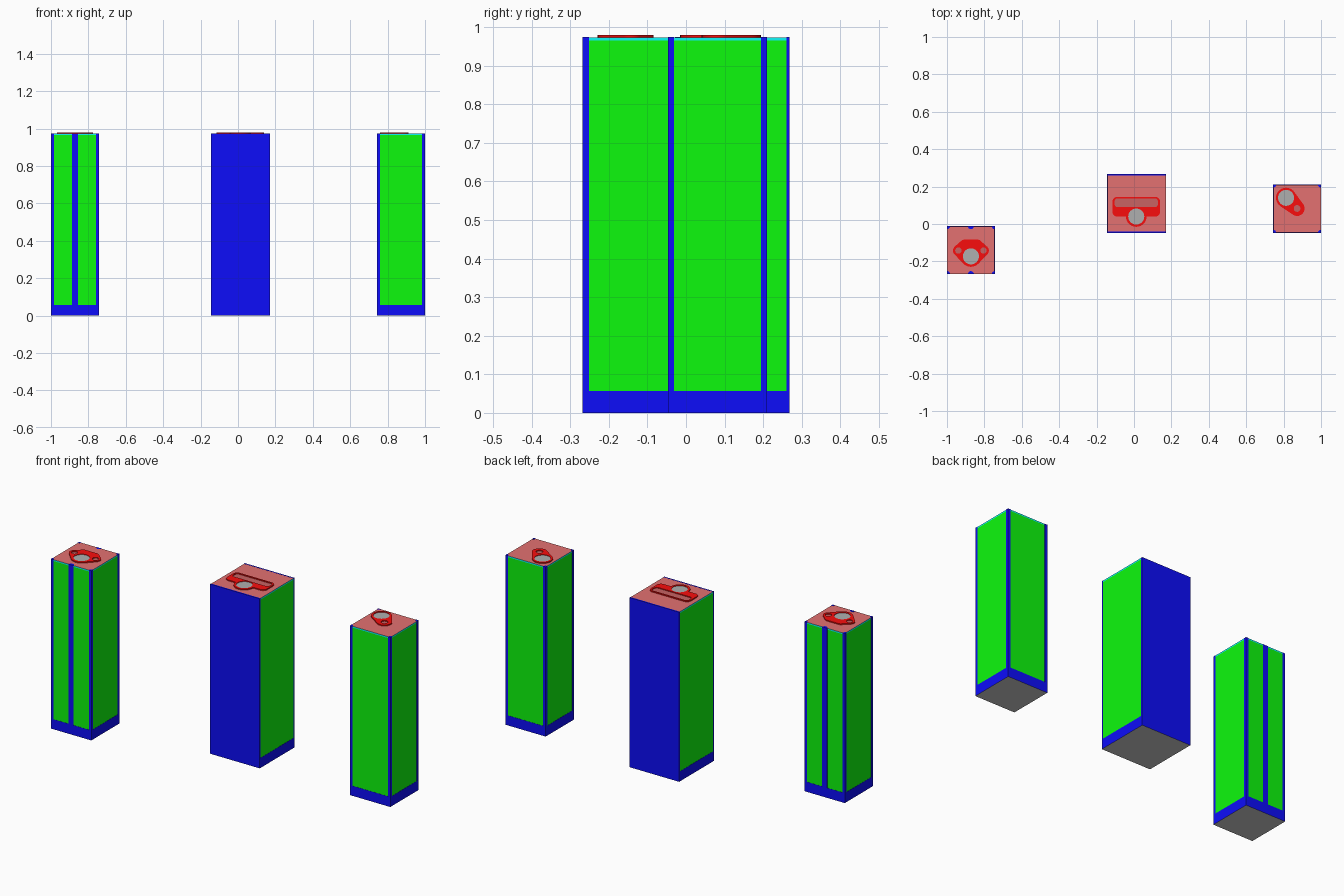
import bpy, bmesh
from math import cos, sin, radians
from mathutils import Vector
from mathutils.geometry import convex_hull_2d

if "Cube" in bpy.data.objects:
    bpy.data.objects.remove(bpy.data.objects["Cube"])


def material(name, rgb):
    m = bpy.data.materials.new(name)
    m.diffuse_color = (*rgb, 1)
    m.use_nodes = True
    m.node_tree.nodes["Principled BSDF"].inputs["Base Color"].default_value = m.diffuse_color
    return m


LO, HI = 0.004, 0.95
GREEN = material("green", (LO, HI, LO))
BLUE = material("blue", (LO, LO, HI))
CYAN = material("cyan", (LO, HI, HI))
PINK = material("pale_red", (0.77, 0.165, 0.165))
DUSK = material("dull_red", (0.58, 0.125, 0.125))
RED = material("red", (HI, LO, LO))
GREY = material("grey", (0.6, 0.6, 0.6))
DARK_GREY = material("dark_grey", (0.43, 0.43, 0.43))

BASE, LID, TOP, RIM = 0.057, 0.965, 0.973, 0.979
R = 0.016        # post radius
GAP = 0.001      # panels sit just behind the frame


def box(name, x0, x1, y0, y1, z0, z1, mat, top=None, bottom=None):
    bm = bmesh.new()
    bmesh.ops.create_cube(bm, size=1)
    for v in bm.verts:
        v.co = Vector((x0 if v.co.x < 0 else x1,
                       y0 if v.co.y < 0 else y1,
                       z0 if v.co.z < 0 else z1))
    bm.normal_update()
    for f in bm.faces:
        if top and f.normal.z > 0.5 or bottom and f.normal.z < -0.5:
            f.material_index = 1
    me = bpy.data.meshes.new(name)
    bm.to_mesh(me)
    bm.free()
    me.materials.append(mat)
    if top or bottom:
        me.materials.append(top or bottom)
    ob = bpy.data.objects.new(name, me)
    bpy.context.collection.objects.link(ob)
    return ob


def arc(x, y, r, a0=0, a1=360, n=32):
    full = a1 - a0 == 360
    steps = n if full else n + 1
    return [(x + r * cos(radians(a0 + (a1 - a0) * i / n)),
             y + r * sin(radians(a0 + (a1 - a0) * i / n))) for i in range(steps)]


def hull(*circles):
    pts = [Vector(p) for c in circles for p in arc(*c)]
    return [tuple(pts[i]) for i in convex_hull_2d(pts)]


def prism(name, loops, z0, z1, mat):
    """Extruded flat outline; inner loops become holes."""
    cu = bpy.data.curves.new(name, 'CURVE')
    cu.dimensions = '2D'
    cu.fill_mode = 'BOTH'
    cu.extrude = (z1 - z0) / 2
    for loop in loops:
        sp = cu.splines.new('POLY')
        sp.points.add(len(loop) - 1)
        for p, (x, y) in zip(sp.points, loop):
            p.co = (x, y, 0, 1)
        sp.use_cyclic_u = True
    cu.materials.append(mat)
    ob = bpy.data.objects.new(name, cu)
    ob.location.z = (z0 + z1) / 2
    bpy.context.collection.objects.link(ob)
    bpy.ops.object.select_all(action='DESELECT')
    ob.select_set(True)
    bpy.context.view_layer.objects.active = ob
    bpy.ops.object.convert(target='MESH')
    bpy.ops.object.shade_smooth_by_angle()


def tower(name, x0, x1, y0, y1, inset_y=GAP):
    box(name + "_base", x0, x1, y0, y1, 0, BASE, BLUE, bottom=GREY)
    inner = (x0 + GAP, x1 - GAP, y0 + inset_y, y1 - inset_y)
    box(name + "_panels", *inner, BASE, LID, GREEN)
    box(name + "_lid", *inner, LID, TOP, CYAN, top=PINK)


def post(name, x, y, a0, a1):
    loop = arc(x, y, R, a0, a1, 10)
    if a1 - a0 < 180:
        loop.append((x, y))
    prism(name, [loop], BASE, TOP + 0.0005, BLUE)


def corner_posts(name, x0, x1, y0, y1):
    for i, (x, y) in enumerate([(x0, y0), (x1, y0), (x1, y1), (x0, y1)]):
        post(f"{name}_corner_post_{i}", x, y, 90 * i, 90 * i + 90)


def opening(name, outline, x, y, holes):
    """Raised rim with a grey round insert and small holes with dull floors."""
    prism(name + "_rim", [outline, arc(x, y, 0.043)] + holes, TOP, RIM, RED)
    prism(name + "_insert", [arc(x, y, 0.043)], TOP, TOP + 0.003, DARK_GREY)
    for i, hole in enumerate(holes):
        prism(f"{name}_hole_floor_{i}", [hole], TOP, TOP + 0.001, DUSK)


# Left tower: corner posts plus a middle post front and back
L = (-1.0, -0.744, -0.268, -0.012)
lx = -0.872
tower("left_tower", *L)
corner_posts("left_tower", *L)
post("left_tower_front_post", lx, L[2], 0, 180)
post("left_tower_back_post", lx, L[3], 180, 360)
opening("left_opening",
        hull((lx, -0.173, 0.056), (lx - 0.067, -0.142, 0.029), (lx + 0.067, -0.142, 0.029),
             (lx - 0.038, -0.102, 0.018), (lx + 0.038, -0.102, 0.018)),
        lx, -0.173,
        [arc(lx - 0.067, -0.142, 0.017), arc(lx + 0.067, -0.142, 0.017)])

# Middle tower: full-width front and back panels
M = (-0.144, 0.171, -0.047, 0.268)
tower("middle_tower", *M, inset_y=0.008)
box("middle_front_panel", M[0], M[1], M[2], M[2] + 0.008, BASE, TOP + 0.0005, BLUE)
box("middle_back_panel", M[0], M[1], M[3] - 0.008, M[3], BASE, TOP + 0.0005, BLUE)
mx, my = 0.012, 0.04
outline = (arc(mx, my, 0.055, 180, 360, 20)
           + arc(mx + 0.102, my + 0.025, 0.025, 270, 360, 8)
           + arc(mx + 0.102, 0.12, 0.025, 0, 90, 8)
           + arc(mx - 0.102, 0.12, 0.025, 90, 180, 8)
           + arc(mx - 0.102, my + 0.025, 0.025, 180, 270, 8))
slot = hull(*[(mx + sx * 0.1, y, 0.016) for sx in (-1, 1) for y in (0.106, 0.121)])
opening("middle_opening", outline, mx, my, [slot])

# Right tower: corner posts only
T = (0.744, 1.0, -0.047, 0.21)
tower("right_tower", *T)
corner_posts("right_tower", *T)
opening("right_opening", hull((0.813, 0.14, 0.054), (0.872, 0.083, 0.04)),
        0.813, 0.14, [arc(0.872, 0.083, 0.018)])
